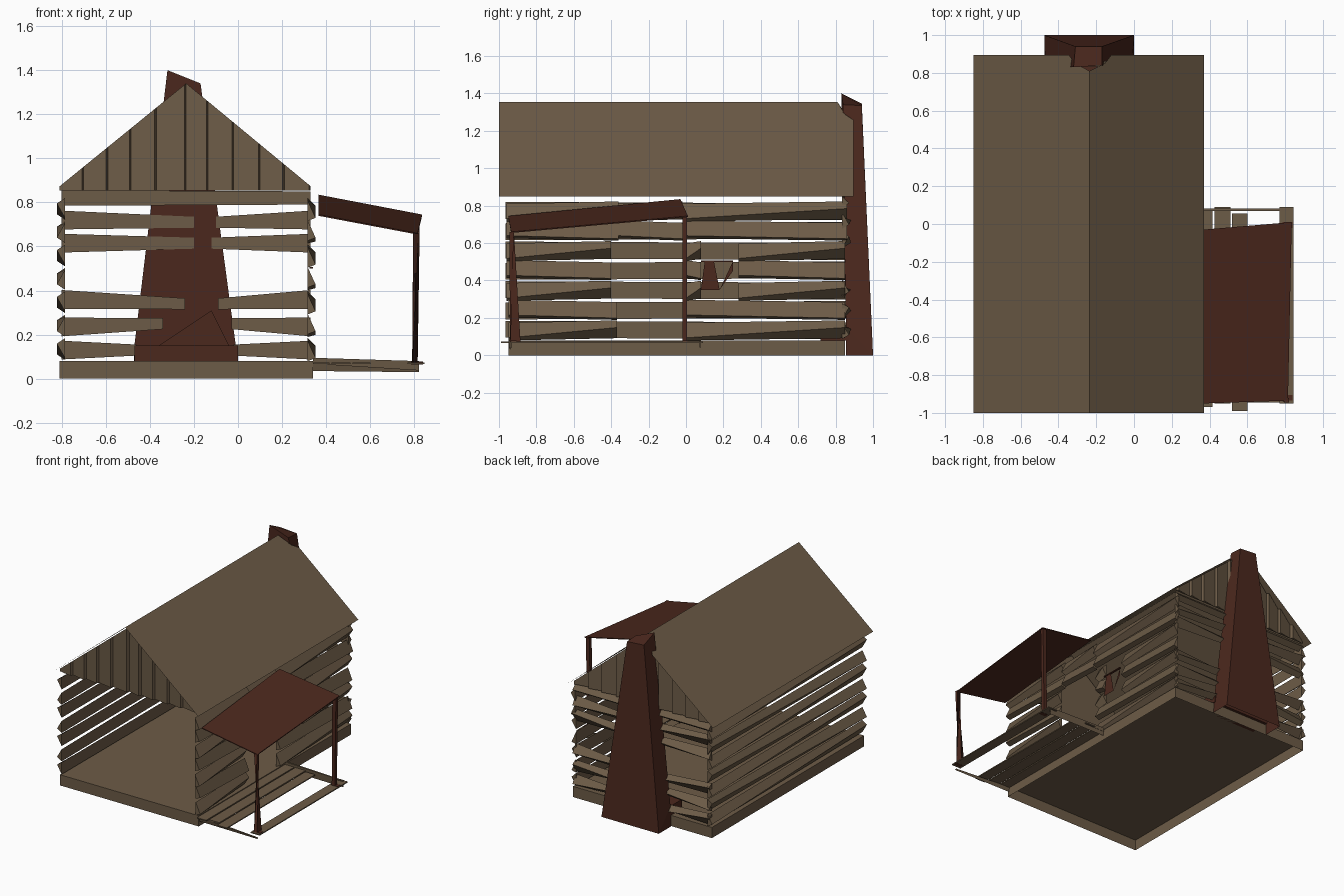
import bpy
from mathutils import Vector

cube = bpy.data.objects.get("Cube")
if cube:
    bpy.data.objects.remove(cube, do_unlink=True)


def material(name, rgb):
    m = bpy.data.materials.new(name)
    m.use_nodes = True
    m.diffuse_color = (*rgb, 1)
    m.node_tree.nodes["Principled BSDF"].inputs["Base Color"].default_value = (*rgb, 1)
    return m


WOOD = material("weathered_wood", (0.152, 0.106, 0.063))
RED = material("dark_red_brown", (0.071, 0.021, 0.0125))


def mesh(name, verts, faces, mat):
    me = bpy.data.meshes.new(name)
    me.from_pydata([tuple(v) for v in verts], [], faces)
    me.materials.append(mat)
    ob = bpy.data.objects.new(name, me)
    bpy.context.collection.objects.link(ob)
    return ob


def loft(name, a, b, mat, bottom=True):
    """Solid between two rings with the same number of points."""
    n = len(a)
    faces = [(i, (i + 1) % n, n + (i + 1) % n, n + i) for i in range(n)]
    faces.append(tuple(range(n, 2 * n)))
    if bottom:
        faces.append(tuple(range(n))[::-1])
    return mesh(name, list(a) + list(b), faces, mat)


def rect(x0, x1, y0, y1, z):
    return [(x0, y0, z), (x1, y0, z), (x1, y1, z), (x0, y1, z)]


def box(name, x0, x1, y0, y1, z0, z1, mat, bottom=True):
    return loft(name, rect(x0, x1, y0, y1, z0), rect(x0, x1, y0, y1, z1), mat, bottom)


def log(name, start, end, out, h0, h1, a0=-0.2, a1=-0.2, depth=0.037):
    """Wedge-shaped log; a0 and a1 set the height of its outer ridge at each end."""
    def ring(p, h, a):
        p = Vector(p)
        up = Vector((0, 0, h / 2))
        return [p + up, p + Vector(out) * depth + up * a, p - up]
    return loft(name, ring(start, h0, a0), ring(end, h1, a1), WOOD)


# Floor slab, open underneath
box("floor_slab", -0.81, 0.34, -0.95, 0.85, 0, 0.08, WOOD, bottom=False)

# Roof: two sheets, corners cut away around the chimney
RIDGE = -0.235
for side, eave, notch in (("left", 0.37, -0.12), ("right", -0.85, -0.345)):
    def roof_z(x, e=eave):
        return 1.355 - 0.505 * (x - RIDGE) / (e - RIDGE)
    pts = [(RIDGE, -1), (eave, -1), (eave, 0.895), (notch, 0.895),
           (notch * 0.7 + RIDGE * 0.3, 0.85), (RIDGE, 0.81)]
    mesh(side + "_roof", [(x, y, roof_z(x)) for x, y in pts],
         [tuple(range(len(pts)))], WOOD)

# Gable boards at both ends: upright wedges stepping against each other
SEAMS = [-0.81, -0.7, -0.59, -0.485, -0.37, RIDGE, -0.135, -0.02, 0.1, 0.21, 0.33]


def gable_top(x):
    half = 0.615 if x < RIDGE else 0.605
    return max(0.865, 1.34 - 0.5 * abs(x - RIDGE) / half)


for end, y, out in (("front", -0.95, -0.02), ("back", 0.845, 0.02)):
    for i, (x0, x1) in enumerate(zip(SEAMS, SEAMS[1:])):
        plan = [(x0, y), (x1, y), (x1 - 0.008, y + out)]
        loft(f"{end}_gable_board_{i}", [(px, py, 0.855) for px, py in plan],
             [(px, py, gable_top(px)) for px, py in plan], WOOD)

# Side wall logs, with doorway and window gaps on the porch side
DOOR = [(-0.95, -0.37), (0.0, 0.85)]
WINDOW = [(-0.96, -0.4), (0.0, 0.08), (0.28, 0.85)]
FULL = [(-0.96, -0.36), (-0.36, -0.02), (-0.02, 0.86)]
for i, spans in enumerate((DOOR, DOOR, WINDOW, WINDOW, WINDOW, FULL, FULL)):
    z = 0.135 + 0.106 * i
    sign = (-1) ** i
    tilt = 0.008 * sign
    log(f"right_wall_log_{i}", (-0.785, -0.965, z + tilt / 2), (-0.785, 0.865, z - tilt / 2),
        (-1, 0, 0), 0.09, 0.09, 0.45 * sign, -0.45 * sign)
    for j, (y0, y1) in enumerate(spans):
        log(f"left_wall_log_{i}_{j}", (0.315, y0, z - tilt), (0.315, y1, z + tilt / 2),
            (1, 0, 0), 0.095, 0.095, -0.7, -0.3 + 0.5 * sign)

# Back wall logs: tapering pieces that stop around the chimney
BACK = [(0.13, 0.13, -0.46, -0.02), (0.235, 0.25, -0.34, -0.03),
        (0.36, 0.34, -0.24, -0.09), (0.615, 0.615, -0.2, -0.12),
        (0.72, 0.71, -0.2, -0.1)]
for i, (z, tip, xl, xr) in enumerate(BACK):
    a = 0.5 * (-1) ** i
    log(f"back_log_right_{i}", (-0.8, 0.835, z), (xl, 0.845, tip), (0, 1, 0), 0.085, 0.05, a, -a)
    log(f"back_log_left_{i}", (xr, 0.845, tip), (0.33, 0.835, z), (0, 1, 0), 0.05, 0.085, a, -a)
log("back_top_log", (-0.8, 0.835, 0.82), (0.33, 0.835, 0.82), (0, 1, 0), 0.07, 0.06)

# Chimney, open below, with sloping top and hearth
base = [(-0.47, 0.855, 0.15), (-0.01, 0.855, 0.15), (0.0, 1.0, 0), (-0.475, 1.0, 0)]
foot = [(-0.475, 0.855, 0), (0.0, 0.855, 0)]
top = [(-0.32, 0.83, 1.4), (-0.17, 0.84, 1.34), (-0.17, 0.94, 1.335), (-0.31, 0.94, 1.345)]
loft("chimney", base, top, RED, bottom=False)
mesh("chimney_foot", base + foot, [(0, 3, 4), (1, 5, 2)], RED)
box("hearth", -0.47, 0.0, 0.72, 0.87, 0.08, 0.15, RED)
mesh("hearth_slope", [(-0.36, 0.84, 0.15), (-0.12, 0.84, 0.31), (-0.04, 0.84, 0.15)],
     [(0, 1, 2)], RED)

# Window shutter and broken pane
mesh("window_shutter", [(0.335, 0.08, 0.35), (0.335, 0.18, 0.35),
                        (0.335, 0.15, 0.5), (0.335, 0.1, 0.5)], [(0, 1, 2, 3)], RED)
mesh("window_pane", [(0.335, 0.18, 0.35), (0.335, 0.25, 0.45), (0.335, 0.25, 0.5)],
     [(0, 1, 2)], RED)
box("window_lintel", 0.325, 0.34, 0.08, 0.25, 0.5, 0.506, RED)

# Porch roof, sagging towards the front
sheet = [(0.365, -0.95, 0.745), (0.815, -0.935, 0.66), (0.835, 0.01, 0.745), (0.365, -0.03, 0.835)]
loft("porch_roof", [Vector(p) - Vector((0, 0, 0.006)) for p in sheet], sheet, RED)

# Porch posts; the front one is twisted half round
loft("porch_back_post", rect(0.79, 0.815, -0.02, 0.005, 0.07),
     rect(0.795, 0.825, -0.02, 0.005, 0.74), RED)
twisted = rect(0.79, 0.815, -0.94, -0.885, 0.075)
loft("porch_front_post", twisted[2:] + twisted[:2],
     rect(0.795, 0.82, -0.945, -0.92, 0.66), RED)
for name, y in (("back", -0.005), ("front", -0.92)):
    box(f"porch_{name}_foot", 0.785, 0.84, y - 0.015, y + 0.015, 0.065, 0.078, RED)

# Porch floor boards and cross rails
for i, (x0, x1, y0, y1) in enumerate([(0.34, 0.415, -0.97, 0.08), (0.425, 0.51, -0.95, 0.09),
                                      (0.52, 0.6, -0.99, 0.055), (0.77, 0.845, -0.95, 0.09)]):
    box(f"porch_board_{i}", x0, x1, y0, y1, 0.066, 0.074, WOOD)
for name, y, z0, z1 in (("back", 0.075, 0.095, 0.08), ("front", -0.94, 0.07, 0.04)):
    loft(f"porch_{name}_rail", [(0.34, y - 0.006, z0), (0.34, y + 0.006, z0), (0.34, y, 0.035)],
         [(0.82, y - 0.006, z1), (0.82, y + 0.006, z1), (0.82, y, 0.03)], WOOD)
